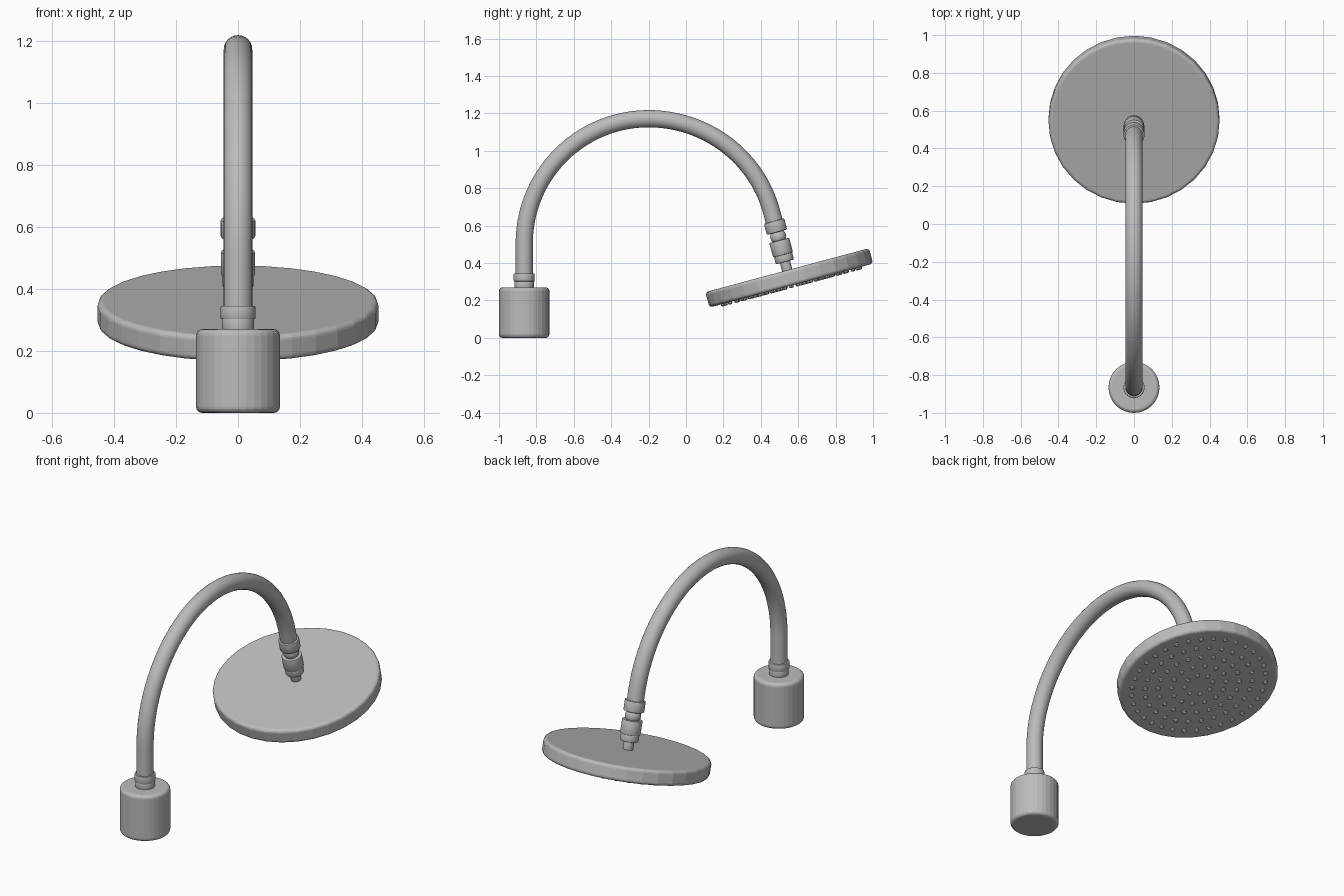
import bpy
import bmesh
from math import sin, cos, pi, radians
from mathutils import Vector

if "Cube" in bpy.data.objects:
    bpy.data.objects.remove(bpy.data.objects["Cube"], do_unlink=True)

grey = bpy.data.materials.new("satin_grey")
grey.use_nodes = True
grey.diffuse_color = (0.5, 0.5, 0.5, 1)
grey.node_tree.nodes["Principled BSDF"].inputs["Base Color"].default_value = (0.5, 0.5, 0.5, 1)

TILT = radians(15)
BASE = (0, -0.865, 0)
HEAD = (0, 0.541, 0.362)      # centre of the head's upper face


def finish(name, bm, origin=(0, 0, 0), tilt=0, smooth=True):
    bmesh.ops.recalc_face_normals(bm, faces=bm.faces)
    mesh = bpy.data.meshes.new(name)
    bm.to_mesh(mesh)
    bm.free()
    mesh.materials.append(grey)
    obj = bpy.data.objects.new(name, mesh)
    bpy.context.collection.objects.link(obj)
    obj.location = origin
    obj.rotation_euler.x = tilt
    if smooth:
        bpy.ops.object.select_all(action="DESELECT")
        obj.select_set(True)
        bpy.context.view_layer.objects.active = obj
        bpy.ops.object.shade_smooth_by_angle(angle=radians(35))
    return obj


def skin(bm, rings):
    """Join successive vertex rings with quads and cap both ends."""
    n = len(rings[0])
    for a, b in zip(rings, rings[1:]):
        for i in range(n):
            j = (i + 1) % n
            bm.faces.new((a[i], a[j], b[j], b[i]))
    bm.faces.new(rings[0])
    bm.faces.new(rings[-1])


def lathe(bm, profile, segs, cx=0, cy=0):
    skin(bm, [[bm.verts.new((cx + r * cos(2 * pi * i / segs), cy + r * sin(2 * pi * i / segs), z))
               for i in range(segs)] for r, z in profile])


def turned(name, profile, origin, tilt=0, segs=32, smooth=True):
    bm = bmesh.new()
    lathe(bm, profile, segs)
    return finish(name, bm, origin, tilt, smooth)


def drum(radius, low, high, edge, steps=4):
    """Profile of a cylinder with rounded rims."""
    turns = [k * pi / 2 / steps for k in range(steps + 1)]
    lower = [(radius - edge + edge * sin(t), low + edge - edge * cos(t)) for t in turns]
    upper = [(radius - edge + edge * cos(t), high - edge + edge * sin(t)) for t in turns]
    return lower + upper


# Wall base and its collar
turned("wall_base", drum(0.135, 0, 0.27, 0.02), BASE, smooth=False)
turned("base_collar", drum(0.052, 0.26, 0.306, 0.004, 2), BASE)
turned("base_collar_ring", drum(0.056, 0.302, 0.345, 0.004, 2), BASE)

# Curved pipe: straight riser, arch, short straight end
path = [(-0.865, 0.26, 0)]
for k in range(49):
    a = pi - k / 48 * (pi - TILT)
    reach = 0.665 if cos(a) < 0 else 0.68
    path.append((-0.2 + reach * cos(a), 0.505 + 0.667 * sin(a), pi - a))
path.append((0.476, 0.605, pi - TILT))
bm = bmesh.new()
rings = []
for y, z, turn in path:
    side = Vector((0, -cos(turn), sin(turn)))
    rings.append([bm.verts.new(Vector((0.046 * cos(t), y, z)) + side * 0.046 * sin(t))
                  for t in [2 * pi * i / 24 for i in range(24)]])
skin(bm, rings)
finish("curved_pipe", bm)

# Swivel joint, stacked along the tilted axis of the head
turned("pipe_end_collar", drum(0.056, 0.21, 0.272, 0.006, 2), HEAD, TILT)
ball = [(0.043 * sin(t), 0.185 - 0.043 * cos(t)) for t in [radians(20 + 14 * k) for k in range(11)]]
turned("swivel_ball", ball, HEAD, TILT)
turned("swivel_nut", drum(0.055, 0.085, 0.165, 0.005, 2), HEAD, TILT)
turned("swivel_nut_base", drum(0.05, 0.046, 0.09, 0.005, 2), HEAD, TILT)
turned("head_stem", drum(0.028, -0.01, 0.06, 0.003, 2), HEAD, TILT)

# Round spray head
turned("spray_head", drum(0.453, -0.085, 0, 0.018), HEAD, TILT, smooth=False)

# Rings of small nozzles underneath
bm = bmesh.new()
for k, count in enumerate((8, 14, 20, 26, 34)):
    ring = 0.08 + 0.075 * k
    for i in range(count):
        a = 2 * pi * (i + 0.5 * (k % 2)) / count
        lathe(bm, [(0.006, -0.098), (0.012, -0.094), (0.014, -0.08)], 10, ring * cos(a), ring * sin(a))
finish("spray_nozzles", bm, HEAD, TILT)
